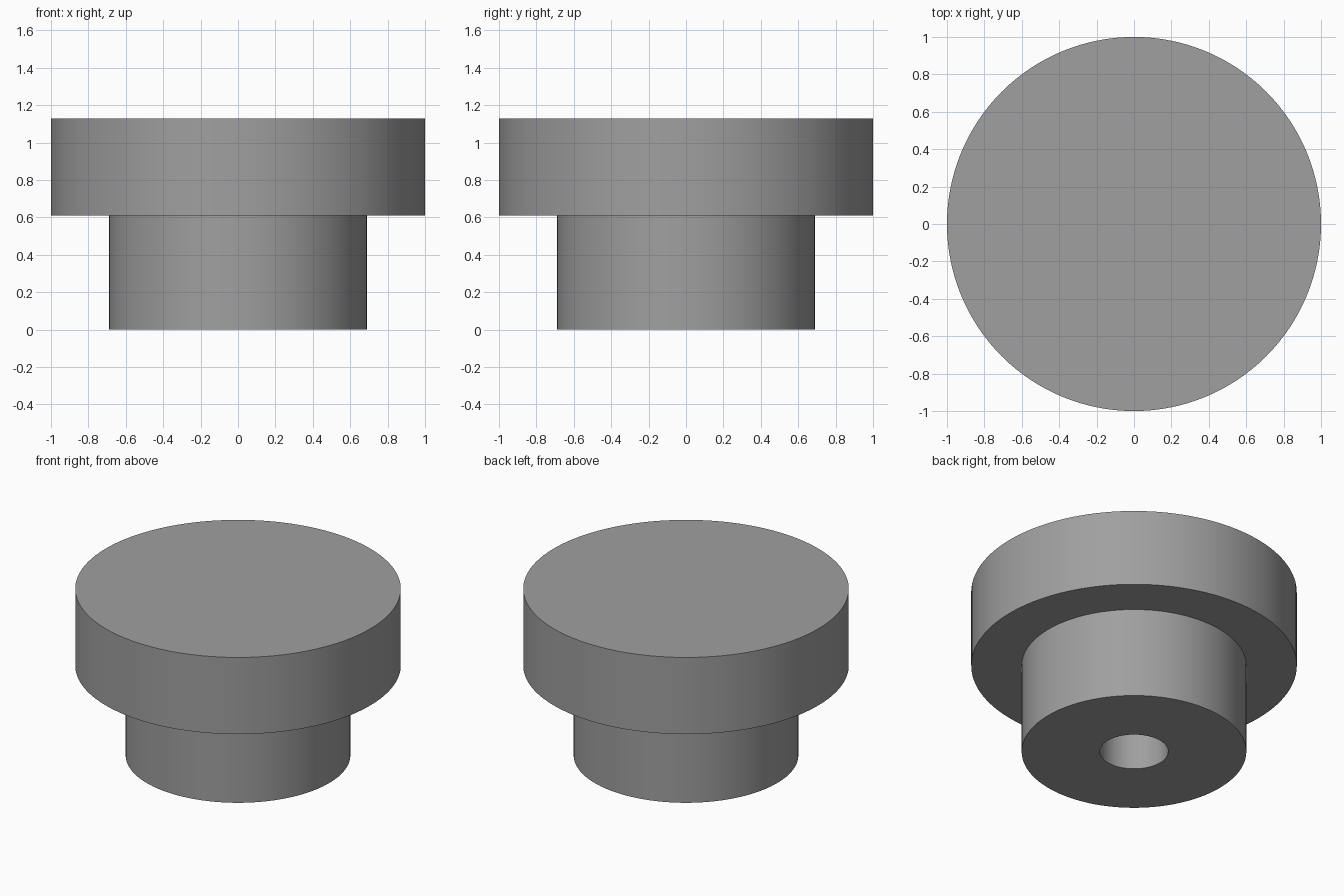
import bpy, bmesh, math

if "Cube" in bpy.data.objects:
    bpy.data.objects.remove(bpy.data.objects["Cube"])

SEGMENTS = 128

# Single grey material
grey = bpy.data.materials.new("plain_grey")
grey.diffuse_color = (0.35, 0.35, 0.35, 1)
grey.use_nodes = True
grey.node_tree.nodes["Principled BSDF"].inputs["Base Color"].default_value = grey.diffuse_color

# Half profile (radius, height): blind bore, stem, wide head
profile = [(0, 0.61), (0.21, 0.61), (0.21, 0), (0.69, 0),
           (0.69, 0.61), (1, 0.61), (1, 1.13), (0, 1.13)]

# Revolve the profile around the vertical axis
bm = bmesh.new()
verts = [bm.verts.new((r, 0, z)) for r, z in profile]
edges = [bm.edges.new(pair) for pair in zip(verts, verts[1:])]
bmesh.ops.spin(bm, geom=verts + edges, cent=(0, 0, 0), axis=(0, 0, 1),
               angle=math.tau, steps=SEGMENTS, use_merge=False)
bmesh.ops.remove_doubles(bm, verts=bm.verts, dist=0.0005)
bmesh.ops.recalc_face_normals(bm, faces=bm.faces)

mesh = bpy.data.meshes.new("stepped_knob")
bm.to_mesh(mesh)
bm.free()
mesh.materials.append(grey)
knob = bpy.data.objects.new("stepped_knob", mesh)
bpy.context.collection.objects.link(knob)

# Smooth walls with crisp rims
bpy.context.view_layer.objects.active = knob
knob.select_set(True)
bpy.ops.object.shade_smooth_by_angle(angle=math.radians(30))
